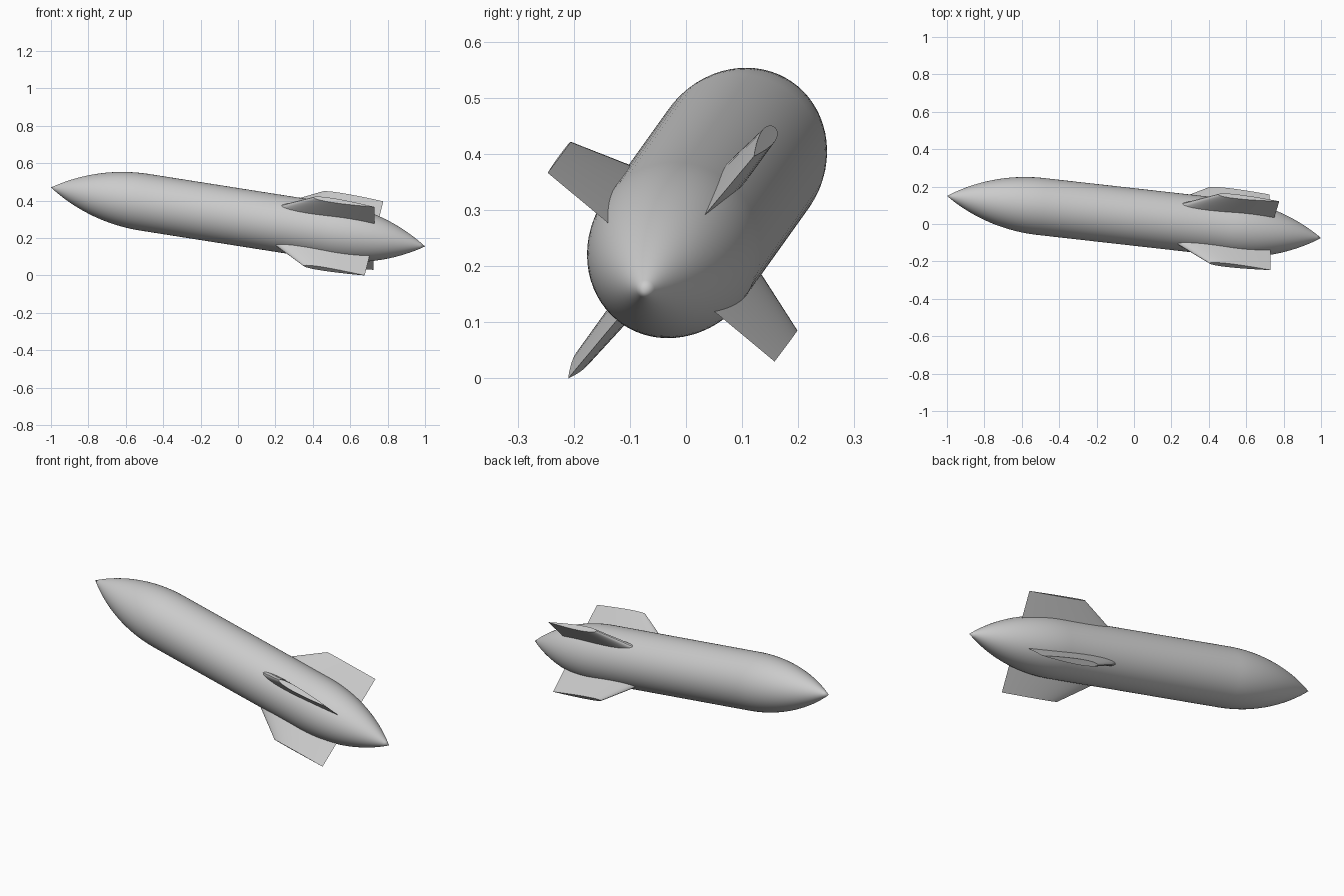
import bpy
import bmesh
from math import sqrt, cos, sin, pi, radians
from mathutils import Vector, Matrix

cube = bpy.data.objects.get("Cube")
if cube:
    bpy.data.objects.remove(cube, do_unlink=True)

# One plain grey for the whole craft
grey = bpy.data.materials.new("plain_grey")
grey.use_nodes = True
grey.diffuse_color = (0.6, 0.6, 0.6, 1)
grey.node_tree.nodes["Principled BSDF"].inputs["Base Color"].default_value = grey.diffuse_color

# Tilted frame: local x runs nose to tail, local y points to the lower front fin
nose = Vector((-1, 0.15, 0.47))
tail = Vector((1, -0.075, 0.155))
axis = (tail - nose).normalized()
down = Vector((-0.198, -0.63, -0.753))
down = (down - axis * down.dot(axis)).normalized()
side = axis.cross(down)
frame = Matrix((axis, down, side)).transposed().to_4x4()
frame.translation = nose

LENGTH = (tail - nose).length
RADIUS = 0.153
OGIVE = 0.51


def add_object(name, bm, matrix, angle):
    bmesh.ops.recalc_face_normals(bm, faces=bm.faces)
    mesh = bpy.data.meshes.new(name)
    bm.to_mesh(mesh)
    bm.free()
    mesh.materials.append(grey)
    obj = bpy.data.objects.new(name, mesh)
    bpy.context.collection.objects.link(obj)
    obj.matrix_world = matrix
    bpy.ops.object.select_all(action='DESELECT')
    obj.select_set(True)
    bpy.context.view_layer.objects.active = obj
    bpy.ops.object.shade_smooth_by_angle(angle=radians(angle))
    return obj


def loft(bm, rings):
    for a, b in zip(rings, rings[1:]):
        n = len(a)
        for i in range(n):
            j = (i + 1) % n
            bm.faces.new((a[i], a[j], b[j], b[i]))


def ogive_radius(s):
    """Radius at distance s from a pointed tip."""
    rho = (RADIUS ** 2 + OGIVE ** 2) / (2 * RADIUS)
    return sqrt(rho ** 2 - (OGIVE - s) ** 2) + RADIUS - rho


# Body: straight tube with a matching pointed ogive at each end
SIDES, STEPS = 64, 20
bm = bmesh.new()
stations = [OGIVE * i / STEPS for i in range(1, STEPS + 1)]
profile = [(s, ogive_radius(s)) for s in stations]
profile += [(LENGTH - s, r) for s, r in reversed(profile)]
rings = [[bm.verts.new((s, r * cos(2 * pi * k / SIDES), r * sin(2 * pi * k / SIDES)))
          for k in range(SIDES)] for s, r in profile]
loft(bm, rings)
for tip_x, ring in ((0, rings[0]), (LENGTH, rings[-1])):
    tip = bm.verts.new((tip_x, 0, 0))
    for k in range(SIDES):
        bm.faces.new((tip, ring[k], ring[(k + 1) % SIDES]))
add_object("body", bm, frame, 30)


# Fins: tapered airfoil blades with swept leading and square trailing edges
def half_thickness(t):
    return 0.45 * (0.2969 * sqrt(t) - 0.126 * t - 0.3516 * t ** 2
                   + 0.2843 * t ** 3 - 0.1036 * t ** 4)


def make_fin(name, quarter):
    bm = bmesh.new()
    trailing, steps = 1.759, 14
    chord_points = [(1 - cos(pi * i / steps)) / 2 for i in range(steps + 1)]
    outline = [(t, half_thickness(t)) for t in chord_points]
    outline += [(t, -h) for t, h in reversed(outline[1:-1])]
    rings = []
    for leading, height in ((1.154, 0.09), (1.426, 0.263)):
        chord = trailing - leading
        rings.append([bm.verts.new((leading + t * chord, height, h * chord))
                      for t, h in outline])
    loft(bm, rings)
    for ring in rings:
        bm.faces.new(ring)
    add_object(name, bm, frame @ Matrix.Rotation(quarter * pi / 2, 4, 'X'), 40)


for i, name in enumerate(("lower_front_fin", "lower_back_fin",
                          "upper_back_fin", "upper_front_fin")):
    make_fin(name, i)
